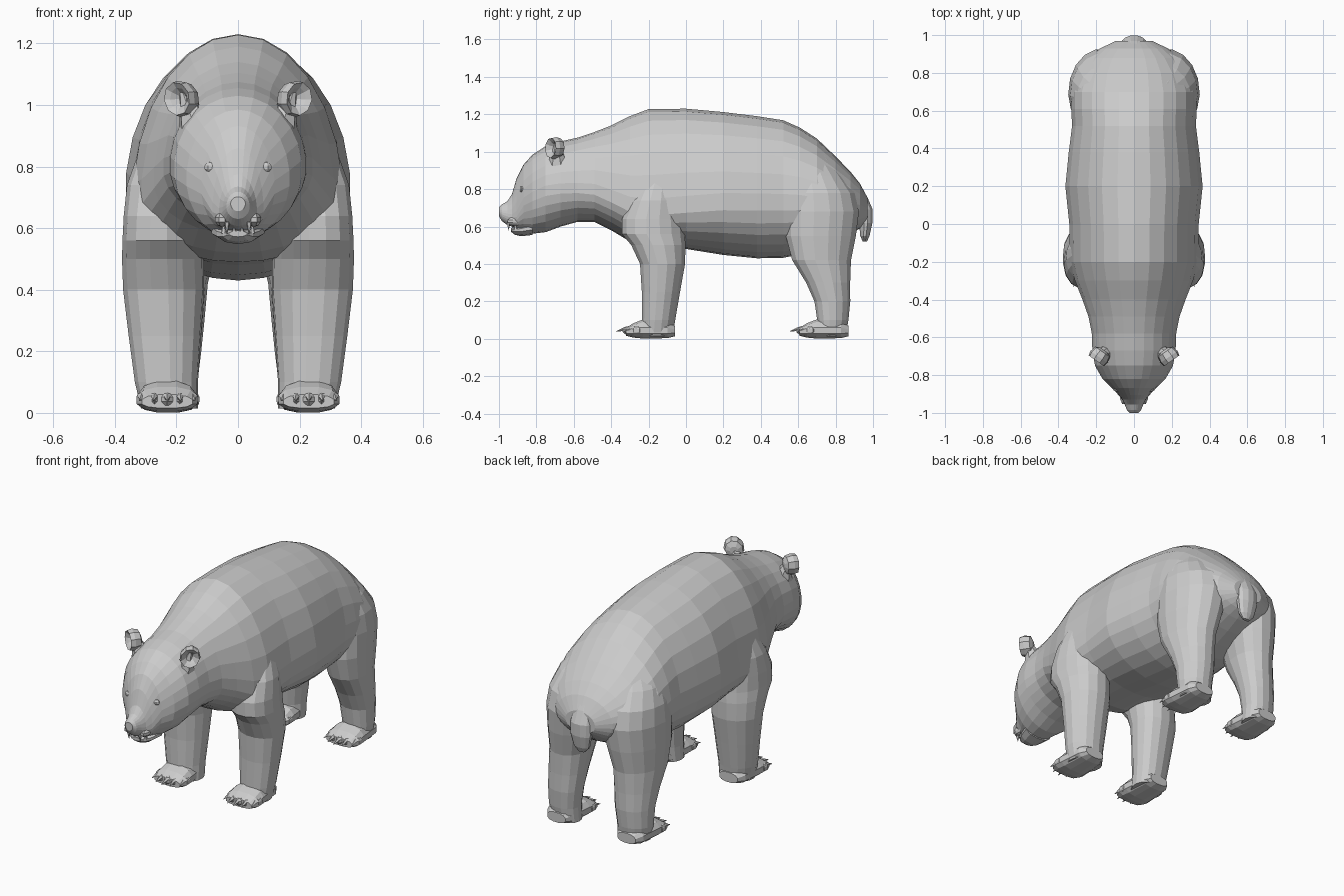
import bpy, bmesh, math
from mathutils import Vector, Matrix


def finish(name, bm, mirror=False):
    """Turn a bmesh into a flat-shaded object, optionally mirrored across x."""
    bmesh.ops.recalc_face_normals(bm, faces=bm.faces[:])
    mesh = bpy.data.meshes.new(name)
    bm.to_mesh(mesh)
    bm.free()
    obj = bpy.data.objects.new(name, mesh)
    bpy.context.collection.objects.link(obj)
    if mirror:
        obj.modifiers.new("Mirror", "MIRROR").use_mirror_merge = False
    return obj


def skin(bm, rings):
    """Bridge a list of point rings and cap both ends."""
    loops = [[bm.verts.new(p) for p in ring] for ring in rings]
    n = len(loops[0])
    for a, b in zip(loops, loops[1:]):
        for i in range(n):
            j = (i + 1) % n
            bm.faces.new((a[i], a[j], b[j], b[i]))
    bm.faces.new(loops[0])
    bm.faces.new(loops[-1])


def unit_ring(n, power=2.0):
    pts = []
    for i in range(n):
        a = 2 * math.pi * (i + 0.5) / n
        c, s = math.cos(a), math.sin(a)
        pts.append((math.copysign(abs(c) ** (2 / power), c),
                    math.copysign(abs(s) ** (2 / power), s)))
    return pts


def loft_y(bm, sections, n, cx=0.0, power=2.0):
    """Sections: y, top z, bottom z, half width, z of widest point."""
    skin(bm, [[(cx + w * c, y, zw + s * ((top - zw) if s > 0 else (zw - bot)))
               for c, s in unit_ring(n, power)]
              for y, top, bot, w, zw in sections])


def loft_z(bm, sections, n, power=2.1, slant=0.0):
    """Sections: z, inner x, outer x, front y, back y. Slant pulls the back inwards."""
    skin(bm, [[((x0 + x1) / 2 + (x1 - x0) / 2 * c - slant * (y1 - y0) * s,
                (y0 + y1) / 2 + (y1 - y0) / 2 * s, z)
               for c, s in unit_ring(n, power)]
              for z, x0, x1, y0, y1 in sections])


def spike(bm, base, tip, r, sides=5):
    """Tapered claw or tooth from base to tip."""
    base, tip = Vector(base), Vector(tip)
    d = tip - base
    m = Matrix.Translation((base + tip) / 2) @ d.to_track_quat('Z', 'Y').to_matrix().to_4x4()
    bmesh.ops.create_cone(bm, cap_ends=True, segments=sides, radius1=r,
                          radius2=r * 0.1, depth=d.length, matrix=m)


def blob(bm, centre, size, u=8, v=6):
    m = Matrix.Translation(centre) @ Matrix.Diagonal((*size, 1))
    bmesh.ops.create_uvsphere(bm, u_segments=u, v_segments=v, radius=1, matrix=m)


# Torso, neck, head and upper muzzle in one continuous loft
bm = bmesh.new()
loft_y(bm, [
    (-1.00, .702, .655, .024, .68), (-.985, .718, .630, .038, .67),
    (-.955, .735, .607, .050, .66), (-.930, .775, .600, .062, .65),
    (-.905, .860, .590, .083, .66), (-.868, .932, .575, .120, .73),
    (-.820, .985, .562, .168, .76), (-.750, 1.03, .570, .208, .79),
    (-.670, 1.055, .600, .222, .80), (-.580, 1.075, .625, .225, .80),
    (-.490, 1.105, .625, .243, .79), (-.400, 1.140, .580, .275, .75),
    (-.300, 1.190, .520, .315, .70), (-.200, 1.228, .490, .343, .68),
    (.000, 1.230, .480, .345, .70), (.200, 1.212, .448, .366, .72),
    (.380, 1.190, .430, .348, .72), (.520, 1.168, .433, .330, .72),
    (.610, 1.128, .450, .335, .72), (.700, 1.070, .480, .335, .71),
    (.800, .975, .520, .305, .70), (.880, .892, .560, .245, .70),
    (.930, .830, .590, .180, .70), (.970, .755, .630, .095, .69)], 26)
finish("body_and_head", bm)

# Lower jaw
bm = bmesh.new()
loft_y(bm, [(-.935, .592, .572, .030, .582), (-.915, .594, .556, .052, .580),
            (-.880, .600, .548, .072, .585), (-.820, .620, .555, .090, .595)], 10)
finish("lower_jaw", bm)

# Teeth
bm = bmesh.new()
spike(bm, (.036, -.950, .620), (.036, -.948, .580), .010)
spike(bm, (.045, -.910, .585), (.047, -.918, .622), .011)
spike(bm, (.013, -.925, .585), (.013, -.930, .605), .009)
finish("teeth", bm, True)

# Lips flaring out at each side of the mouth
bm = bmesh.new()
blob(bm, (.052, -.915, .628), (.024, .045, .024), 7, 5)
finish("lips", bm, True)

# Nose pad
bm = bmesh.new()
blob(bm, (0, -.982, .692), (.032, .018, .018), 8, 5)
finish("nose", bm)

# Eyes set beside the bridge of the muzzle
bm = bmesh.new()
blob(bm, (.088, -.876, .798), (.022, .015, .018), 7, 5)
finish("eyes", bm, True)

# Cupped ears on short stalks
bm = bmesh.new()
skin(bm, [[(r * c, y, r * 1.1 * s) for c, s in unit_ring(9)]
          for r, y in ((.022, .040), (.048, .028), (.055, -.005),
                       (.050, -.030), (.034, -.018), (.014, .005))])
bmesh.ops.transform(bm, verts=bm.verts[:], matrix=Matrix.Translation((.182, -.70, 1.020))
                    @ Matrix.Rotation(math.radians(35), 4, 'Z')
                    @ Matrix.Rotation(math.radians(25), 4, 'Y'))
spike(bm, (.140, -.685, .940), (.185, -.692, 1.06), .055, 7)
finish("ears", bm, True)

# Front legs with shoulders tucked into the torso
bm = bmesh.new()
loft_z(bm, [(.015, .130, .315, -.240, -.070), (.100, .130, .335, -.238, -.056),
            (.250, .120, .355, -.238, -.030), (.400, .110, .373, -.248, -.003),
            (.500, .112, .376, -.295, .000), (.560, .110, .374, -.345, -.003),
            (.640, .110, .370, -.345, -.010), (.740, .110, .360, -.300, -.025),
            (.840, .120, .325, -.240, -.050), (.920, .150, .270, -.200, -.080)],
       16, 2.1, .05)
finish("front_legs", bm, True)

# Hind legs with thighs tucked into the rump
bm = bmesh.new()
loft_z(bm, [(.015, .130, .305, .705, .855), (.100, .132, .318, .700, .870),
            (.200, .120, .322, .685, .880), (.300, .110, .328, .640, .880),
            (.420, .100, .336, .565, .885), (.550, .070, .344, .530, .912),
            (.680, .040, .346, .528, .928), (.780, .030, .335, .535, .905),
            (.870, .030, .300, .550, .840), (1.00, .050, .200, .570, .740)],
       16, 2.1, .06)
finish("hind_legs", bm, True)

# Paws with toes and claws
for name, heel, cx in (("front", -.06, .23), ("hind", .868, .225)):
    bm = bmesh.new()
    loft_y(bm, [(heel, .070, .012, .060, .04), (heel - .04, .100, .002, .085, .04),
                (heel - .17, .105, .000, .098, .04), (heel - .22, .085, .005, .102, .04),
                (heel - .26, .060, .015, .085, .035)], 12, cx, 2.4)
    claws = bmesh.new()
    for i in range(-2, 3):
        x, y = cx + i * .041, heel - .245 + .010 * i * i
        blob(bm, (x, y, .044), (.022, .035, .024), 6, 5)
        spike(claws, (x, y - .02, .052), (x + i * .004, y - .068, .040), .012)
    finish(name + "_paws", bm, True)
    finish(name + "_claws", claws, True)

# Tail hanging flat against the rump
bm = bmesh.new()
loft_z(bm, [(.520, -.022, .022, .945, .968), (.550, -.050, .050, .930, .982),
            (.620, -.066, .066, .925, .998), (.690, -.070, .070, .900, 1.00),
            (.760, -.065, .065, .880, .970), (.830, -.040, .040, .860, .928)], 12, 2.0)
finish("tail", bm)
